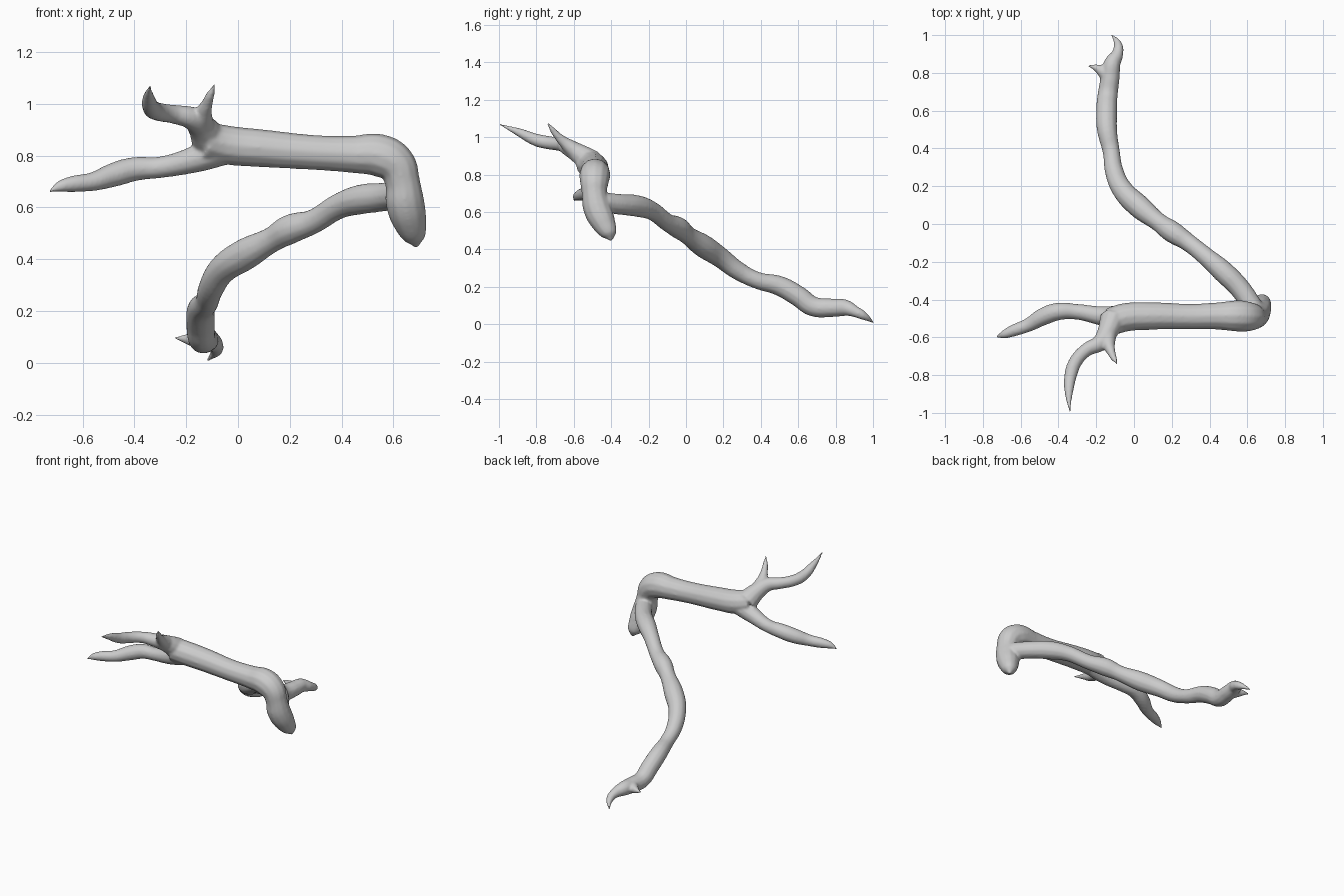
import bpy

cube = bpy.data.objects.get("Cube")
if cube:
    bpy.data.objects.remove(cube, do_unlink=True)

bark = bpy.data.materials.new("pale grey bark")
bark.use_nodes = True
GREY = (0.6, 0.6, 0.6, 1)
bark.diffuse_color = GREY
bark.node_tree.nodes["Principled BSDF"].inputs["Base Color"].default_value = GREY

# Each limb is a path of (x, y, z, radius)
upper_trunk = [
    (-.13, -.52, .86, .074), (-.05, -.495, .842, .076), (.1, -.487, .828, .073),
    (.3, -.49, .812, .068), (.45, -.487, .805, .073), (.55, -.487, .80, .083),
    (.61, -.49, .765, .078), (.635, -.49, .70, .068), (.645, -.475, .62, .075),
    (.665, -.44, .54, .065), (.683, -.41, .48, .042), (.69, -.4, .445, .008)]
left_fork = [
    (-.05, -.495, .83, .065), (-.17, -.487, .785, .052), (-.3, -.465, .755, .042),
    (-.4, -.463, .748, .047), (-.48, -.49, .726, .047), (-.56, -.535, .70, .037),
    (-.64, -.565, .69, .032), (-.69, -.585, .68, .022), (-.73, -.597, .662, .006)]
long_horn = [
    (-.11, -.5, .86, .07), (-.14, -.57, .91, .055), (-.18, -.63, .945, .045),
    (-.25, -.665, .96, .037), (-.31, -.73, .97, .036), (-.335, -.8, .985, .034),
    (-.345, -.89, 1.025, .023), (-.34, -1.0, 1.07, .005)]
short_spur = [
    (-.14, -.57, .91, .05), (-.135, -.635, .96, .036), (-.12, -.68, 1.0, .023),
    (-.107, -.71, 1.035, .017), (-.09, -.74, 1.075, .006)]
lower_branch = [
    (.63, -.44, .65, .055), (.56, -.34, .64, .056), (.47, -.25, .63, .058),
    (.39, -.18, .605, .05), (.29, -.1, .545, .048), (.2, -.04, .515, .058),
    (.13, .01, .475, .05), (.03, .09, .42, .062), (-.06, .18, .36, .056),
    (-.105, .28, .285, .05), (-.12, .38, .235, .046), (-.143, .5, .205, .054),
    (-.145, .6, .15, .056), (-.14, .68, .095, .054), (-.125, .78, .088, .05),
    (-.115, .85, .088, .045), (-.088, .9, .07, .032), (-.085, .95, .045, .023),
    (-.12, 1.005, .008, .006)]
side_thorn = [
    (-.12, .76, .088, .04), (-.165, .805, .09, .033), (-.2, .827, .092, .02),
    (-.245, .838, .096, .006)]


def add_limb(curve, path):
    spline = curve.splines.new('BEZIER')
    spline.bezier_points.add(len(path) - 1)
    spline.radius_interpolation = 'CARDINAL'
    spline.resolution_u = 6
    for point, (x, y, z, radius) in zip(spline.bezier_points, path):
        point.co = (x, y, z)
        point.radius = radius
        point.handle_left_type = point.handle_right_type = 'AUTO'


def make_branch(name, limbs):
    """Sweep round limbs and fuse them into one skin with soft forks."""
    curve = bpy.data.curves.new(name, 'CURVE')
    curve.dimensions = '3D'
    curve.bevel_depth = 1
    curve.bevel_resolution = 4
    curve.use_fill_caps = True
    for path in limbs:
        add_limb(curve, path)
    branch = bpy.data.objects.new(name, curve)
    bpy.context.collection.objects.link(branch)
    bpy.ops.object.select_all(action='DESELECT')
    branch.select_set(True)
    bpy.context.view_layer.objects.active = branch
    bpy.ops.object.convert(target='MESH')
    branch = bpy.context.object
    branch.data.materials.clear()
    branch.data.materials.append(bark)
    skin = branch.modifiers.new("fused skin", 'REMESH')
    skin.mode = 'VOXEL'
    skin.voxel_size = 0.007
    skin.use_smooth_shade = True
    soften = branch.modifiers.new("soft forks", 'SMOOTH')
    soften.factor = 0.5
    soften.iterations = 10
    return branch


make_branch("forked_branch", [upper_trunk, left_fork, long_horn, short_spur,
                              lower_branch, side_thorn])
